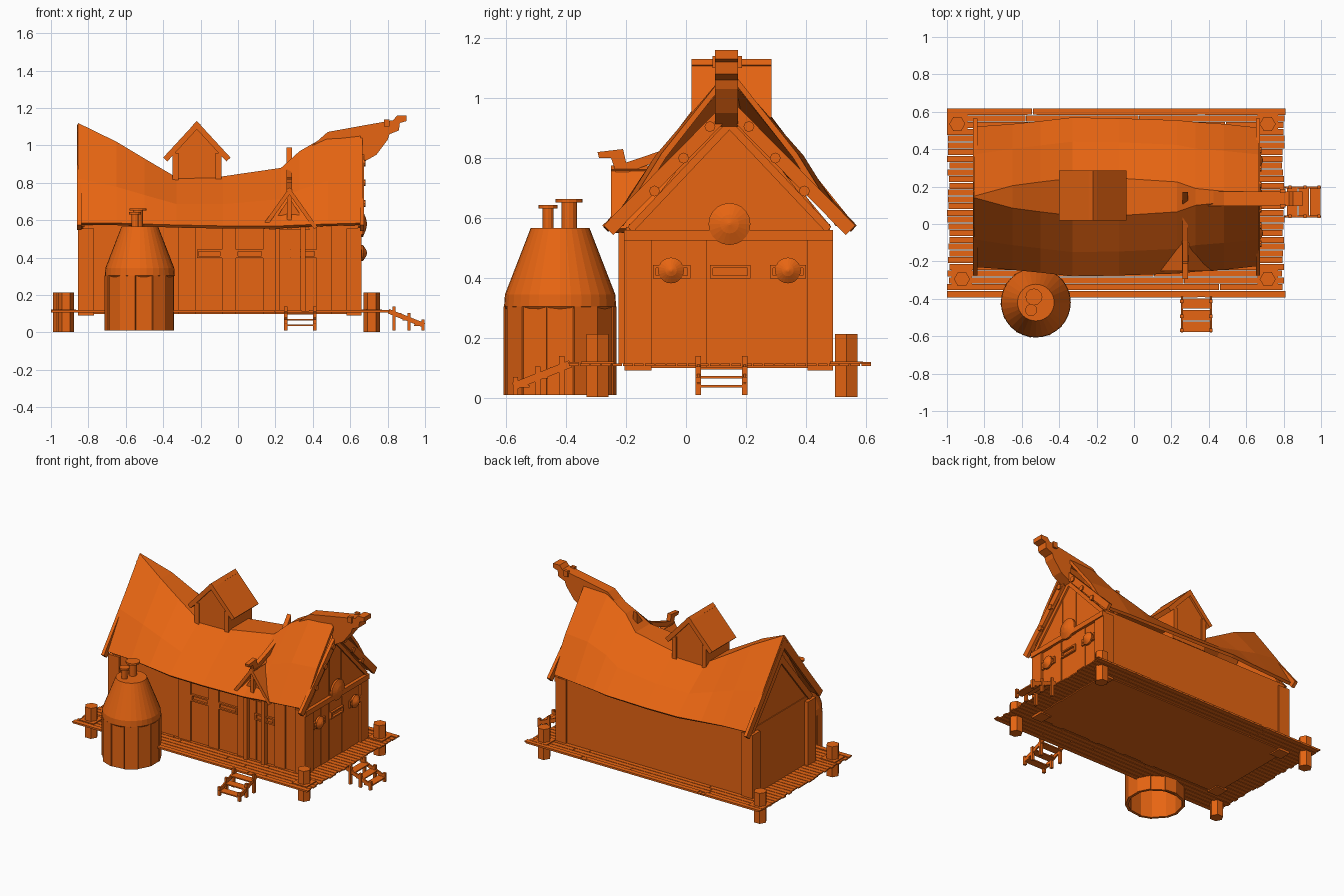
import bpy, bmesh, math, random
from mathutils import Vector

random.seed(4)
if "Cube" in bpy.data.objects:
    bpy.data.objects.remove(bpy.data.objects["Cube"])

wood = bpy.data.materials.new("orange_wood")
wood.use_nodes = True
COLOR = (0.8, 0.13, 0.006, 1)
wood.diffuse_color = COLOR
wood.node_tree.nodes["Principled BSDF"].inputs["Base Color"].default_value = COLOR
MID = 0.145  # centre line of the house in y


def finish(name, bm):
    bmesh.ops.recalc_face_normals(bm, faces=bm.faces)
    me = bpy.data.meshes.new(name)
    bm.to_mesh(me)
    bm.free()
    me.materials.append(wood)
    ob = bpy.data.objects.new(name, me)
    bpy.context.collection.objects.link(ob)
    return ob


def prism(name, pts, axis, lo, hi):
    """Extrude a 2D outline along an axis; outline uses the other two axes in order."""
    bm = bmesh.new()
    def place(p, d):
        c = list(p)
        c.insert("xyz".index(axis), d)
        return bm.verts.new(c)
    a = [place(p, lo) for p in pts]
    b = [place(p, hi) for p in pts]
    bm.faces.new(a)
    bm.faces.new(b)
    for i in range(len(pts)):
        j = (i + 1) % len(pts)
        bm.faces.new((a[i], a[j], b[j], b[i]))
    return finish(name, bm)


def box(name, x, y, z):
    return prism(name, [(x[0], y[0]), (x[1], y[0]), (x[1], y[1]), (x[0], y[1])], "z", *z)


def strip(name, p, q, width, axis, lo, hi):
    """Straight board from p to q, lying below the line, in the plane across the axis."""
    p, q = Vector(p), Vector(q)
    n = (q - p).orthogonal().normalized() * width
    if n.y > 0:
        n = -n
    return prism(name, [p, q, q + n, p + n], axis, lo, hi)


def lathe(name, centre, rings, sides, axis="z", turn=0):
    """Stack of (radius, height) rings about an axis through centre."""
    bm = bmesh.new()
    c = Vector(centre)
    loops = []
    for r, h in rings:
        loop = []
        for k in range(sides):
            t = math.tau * (k + turn) / sides
            u, v = r * math.cos(t), r * math.sin(t)
            loop.append(bm.verts.new(c + Vector((u, v, h) if axis == "z" else (h, u, v))))
        loops.append(loop)
    for a, b in zip(loops, loops[1:]):
        for k in range(sides):
            bm.faces.new((a[k], a[k - 1], b[k - 1], b[k]))
    bm.faces.new(loops[0])
    bm.faces.new(loops[-1])
    return finish(name, bm)


# Deck of staggered planks with cross joists
y = -0.39
while y < 0.6:
    cuts = [-1 + random.uniform(0, 0.015), random.uniform(-0.6, -0.2),
            random.uniform(0, 0.5), 0.81 - random.uniform(0, 0.015)]
    for a, b in zip(cuts, cuts[1:]):
        box("deck_plank", (a, b - 0.004), (y, y + 0.032), (0.107, 0.115))
    y += 0.0361
for y in (-0.375, 0.6):
    for x in (-1, -0.52, -0.09, 0.38):
        box("deck_edge_board", (x, x + 0.43), (y - 0.017, y + 0.017), (0.113, 0.12))

# Mooring posts
for x, y in ((-0.945, 0.535), (0.715, 0.535), (-0.92, -0.295), (0.715, -0.295)):
    lathe("deck_post", (x, y, 0), [(0.043, 0.002), (0.043, 0.213)], 6)
    box("post_collar", (x - 0.055, x + 0.055), (y - 0.055, y + 0.055), (0.115, 0.122))

# House body and gable walls
box("house_body", (-0.83, 0.645), (-0.19, 0.48), (0.1, 0.58))
for x, peak in ((-0.825, 1.07), (0.62, 0.99)):
    prism("gable_wall", [(-0.19, 0.55), (0.48, 0.55), (MID, peak)], "x", x, x + 0.025)

# Swaybacked roof: x, ridge height, ridge half width, eave half width, eave height, bulge
stations = [(-0.855, 1.12, 0.004, 0.375, 0.585, 0.025), (-0.65, 1.02, 0.06, 0.39, 0.585, 0.02),
            (-0.5, 0.93, 0.08, 0.405, 0.58, 0.015), (-0.33, 0.83, 0.1, 0.425, 0.575, 0.01),
            (-0.08, 0.835, 0.1, 0.42, 0.57, 0.01), (0.23, 0.88, 0.08, 0.41, 0.57, 0.02),
            (0.33, 0.97, 0.045, 0.4, 0.575, 0.03), (0.48, 1.055, 0.03, 0.39, 0.58, 0.04),
            (0.665, 1.085, 0.012, 0.37, 0.585, 0.03)]
bm = bmesh.new()
rows = []
for x, rz, rw, ew, ez, bulge in stations:
    mw, mz = rw + (ew - rw) * 0.6, rz + (ez - rz) * 0.6 + bulge
    half = [(ew, ez), (mw, mz), (rw, rz)]
    section = [(-w, z) for w, z in half] + [(w, z) for w, z in reversed(half)]
    rows.append([bm.verts.new((x, MID + w, z)) for w, z in section])
for a, b in zip(rows, rows[1:]):
    for k in range(5):
        bm.faces.new((a[k], b[k], b[k + 1], a[k + 1]))
roof = finish("main_roof", bm)
solid = roof.modifiers.new("thickness", "SOLIDIFY")
solid.thickness = 0.02
solid.offset = -1

# Bargeboards, rafters and pegs on both gables
for s in (-1, 1):
    for x, peak in ((-0.86, 1.1), (0.652, 1.0)):
        strip("bargeboard", (MID, peak), (MID + s * 0.42, 0.575), 0.045, "x", x, x + 0.022)
    strip("inner_rafter", (MID, 0.93), (MID + s * 0.34, 0.57), 0.025, "x", 0.643, 0.656)
    strip("back_rafter", (MID, 0.98), (MID + s * 0.34, 0.57), 0.04, "x", -0.838, -0.82)
    for w, z in ((0.065, 0.905), (0.153, 0.80), (0.25, 0.69)):
        lathe("bargeboard_peg", (0.67, MID + s * w, z), [(0.018, -0.01), (0.018, 0.012)], 8, "x")

# Corner posts
for x in ((-0.855, -0.77), (0.58, 0.66)):
    for y in ((-0.205, -0.115), (0.405, 0.49)):
        box("corner_post", x, y, (0.092, 0.555))

# Gable front boards, tie beam, slot windows and shields
for k, y in enumerate((-0.11, -0.02, 0.08, 0.21, 0.30)):
    w = 0.13 if k == 2 else 0.09
    box("gable_board", (0.64, 0.648 + 0.004 * (k % 2)), (y, y + w), (0.1, 0.54))
for y in (0.08, 0.21):
    strip("gable_stud", (y, 0.56), (y, 0.87), 0.006, "x", 0.64, 0.65)
box("tie_beam", (0.64, 0.668), (-0.207, 0.49), (0.525, 0.56))


def window(name, lo, hi, axis, wall, out):
    frame = [((lo, hi), (0.434, 0.444)), ((lo, hi), (0.398, 0.408)),
             ((lo, lo + 0.01), (0.398, 0.444)), ((hi - 0.01, hi), (0.398, 0.444))]
    depth = tuple(sorted((wall, wall + out)))
    for span, z in frame:
        if axis == "x":
            box(name, depth, span, z)
        else:
            box(name, span, depth, z)


for lo, hi in ((-0.11, 0.015), (0.08, 0.215), (0.28, 0.40)):
    window("gable_window_frame", lo, hi, "x", 0.645, 0.018)
for y, z, r in ((MID, 0.58, 0.07), (-0.05, 0.425, 0.043), (0.34, 0.425, 0.043)):
    lathe("round_shield", (0.66, y, z), [(r, -0.005), (r, 0.008), (r * 0.45, 0.024), (0.004, 0.03)], 20, "x")

# Front wall boards and windows
for lo, hi in ((-0.32, -0.225), (-0.085, -0.01), (0.135, 0.2), (0.42, 0.5)):
    box("front_board", (lo, hi), (-0.2, -0.185), (0.1, 0.57))
for lo, hi in ((-0.22, -0.085), (-0.01, 0.135), (0.27, 0.42)):
    window("front_window_frame", lo, hi, "y", -0.19, -0.015)
for lo, hi in ((0.2, 0.225), (0.335, 0.36)):
    box("door_post", (lo, hi), (-0.225, -0.185), (0.115, 0.57))
for x in (0.228, 0.282):
    box("door_leaf", (x, x + 0.05), (-0.197, -0.185), (0.118, 0.53))

# Porch gable above the door
PX = 0.275
prism("porch_gable", [(PX - 0.11, 0.55), (PX + 0.11, 0.55), (PX, 0.72)], "y", -0.215, 0.1)
for s in (-1, 1):
    strip("porch_roof", (PX, 0.775), (PX + s * 0.15, 0.565), 0.022, "y", -0.25, 0.12)
box("porch_king_post", (PX - 0.012, PX + 0.012), (-0.238, -0.215), (0.55, 0.78))
prism("porch_ridge_beam", [(-0.23, 0.74), (0.16, 0.88), (0.17, 0.99), (0.1, 0.9), (-0.09, 0.822),
                           (-0.2, 0.785), (-0.21, 0.83), (-0.295, 0.82), (-0.29, 0.8), (-0.25, 0.8)],
      "x", PX - 0.015, PX + 0.015)

# Carved ridge beam with a beast head
prism("ridge_beast_head", [(0.34, 0.95), (0.48, 1.03), (0.655, 1.05), (0.66, 0.905), (0.74, 0.95),
                           (0.8, 1.03), (0.81, 1.06), (0.86, 1.08), (0.865, 1.12), (0.9, 1.13),
                           (0.9, 1.16), (0.85, 1.16), (0.83, 1.135), (0.66, 1.105), (0.48, 1.072)],
      "y", 0.097, 0.173)
for y in (0.088, 0.166):
    box("beast_ear", (0.78, 0.81), (y, y + 0.02), (1.1, 1.14))

# Roof turret
TX = -0.22
prism("turret_body", [(TX - 0.13, 0.74), (TX + 0.13, 0.74), (TX + 0.13, 0.95), (TX, 1.09), (TX - 0.13, 0.95)],
      "y", 0.035, 0.27)
for s in (-1, 1):
    strip("turret_roof", (TX, 1.13), (TX + s * 0.18, 0.935), 0.03, "y", 0.018, 0.285)
    for y in (0.025, 0.25):
        x = TX + s * 0.115
        box("turret_corner", (x - 0.016, x + 0.016), (y, y + 0.03), (0.79, 0.96))

# Round kiln: staves, open base, tapered top and two flues
KX, KY, SIDES = -0.525, -0.42, 13
for k in range(SIDES):
    t = math.tau * k / SIDES
    r, w = 0.18 + 0.005 * (k % 2), 0.043
    out, side = Vector((math.cos(t), math.sin(t))), Vector((-math.sin(t), math.cos(t)))
    c = Vector((KX, KY))
    quad = [c + out * (r + d) + side * e for d, e in ((0, -w), (0, w), (-0.018, w), (-0.018, -w))]
    prism("kiln_stave", quad, "z", 0.01, 0.305)
lathe("kiln_top", (KX, KY, 0), [(0.175, 0.29), (0.187, 0.305), (0.184, 0.345), (0.098, 0.567)], 32)
for x, y, r, top in ((-0.535, -0.39, 0.045, 0.663), (-0.55, -0.46, 0.032, 0.643)):
    lathe("kiln_flue", (x, y, 0), [(r * 0.58, 0.55), (r * 0.58, top - 0.012)], 12)
    lathe("flue_cap", (x, y, 0), [(r, top - 0.012), (r, top)], 12)


# Steps down from the deck; d runs away from the deck edge, e across
def stairs(name, put):
    for e in (0.0, 0.155):
        span = (e, e + 0.018)
        put(name + "_post", (0.015, 0.033), span, (0.01, 0.14))
        put(name + "_post", (0.095, 0.113), span, (0.01, 0.105))
        put(name + "_post", (0.17, 0.188), span, (0.01, 0.07))
    for k in range(3):
        d = 0.008 + 0.062 * k
        put(name + "_tread", (d, d + 0.055), (0.005, 0.168), (0.095 - 0.03 * k, 0.103 - 0.03 * k))


def rail(name, axis, lo, hi, start, way):
    strip(name, (start, 0.125), (start + way * 0.19, 0.05), 0.025, axis, lo, hi)


stairs("front_stair", lambda n, d, e, z: box(n, (0.247 + e[0], 0.247 + e[1]), (-0.39 - d[1], -0.39 - d[0]), z))
stairs("side_stair", lambda n, d, e, z: box(n, (0.81 + d[0], 0.81 + d[1]), (0.032 + e[0], 0.032 + e[1]), z))
for e in (0.004, 0.159):
    rail("front_stair_rail", "x", 0.247 + e, 0.257 + e, -0.39, -1)
    rail("side_stair_rail", "y", 0.032 + e, 0.042 + e, 0.81, 1)
